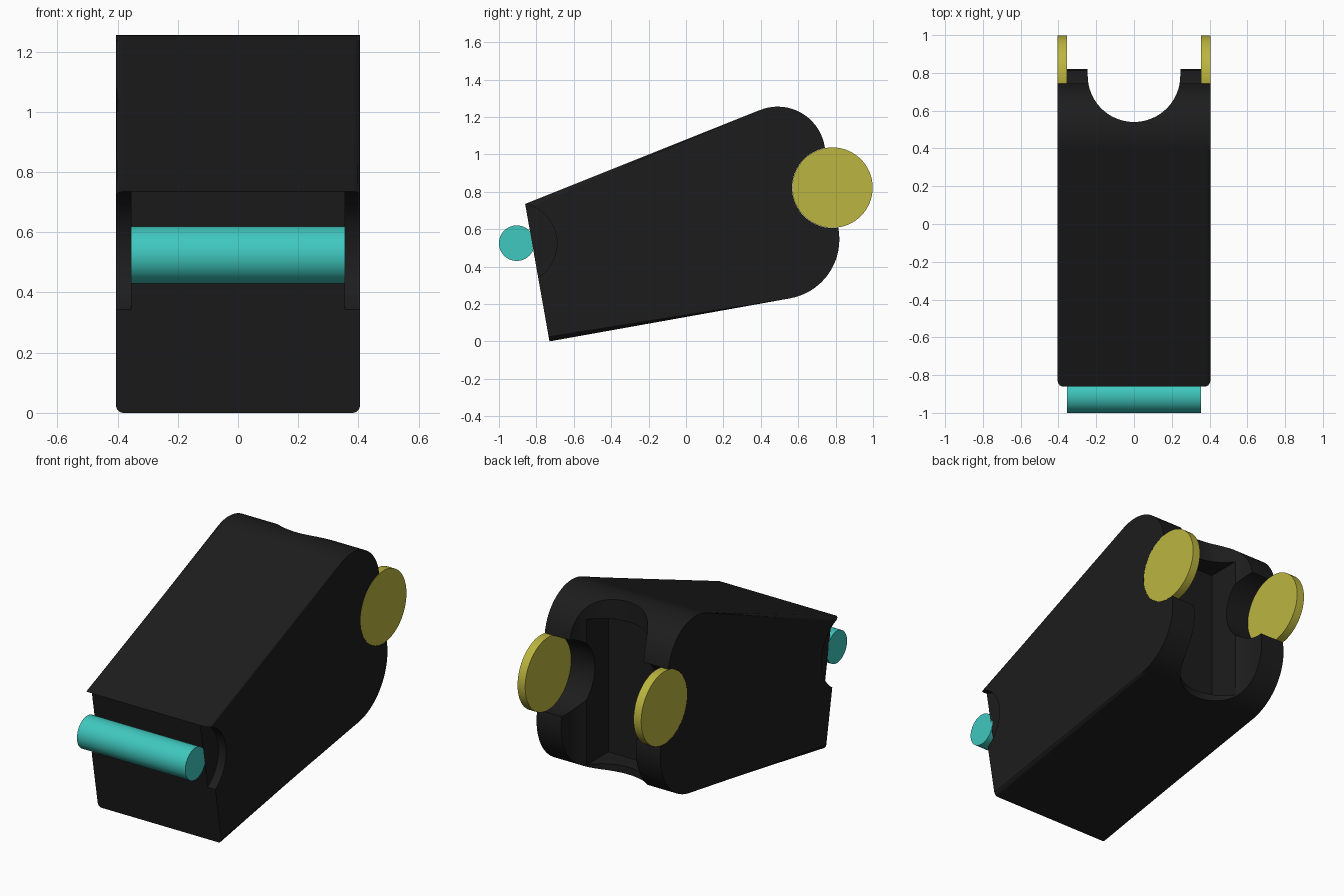
import bpy, bmesh
from math import sin, cos, radians, pi
from mathutils import Vector

if "Cube" in bpy.data.objects:
    bpy.data.objects.remove(bpy.data.objects["Cube"])


def material(name, rgb):
    m = bpy.data.materials.new(name)
    m.diffuse_color = (*rgb, 1)
    m.use_nodes = True
    m.node_tree.nodes["Principled BSDF"].inputs["Base Color"].default_value = m.diffuse_color
    return m


def arc(cx, cy, r, a0, a1, n):
    return [(cx + r * cos(radians(a0 + (a1 - a0) * i / n)),
             cy + r * sin(radians(a0 + (a1 - a0) * i / n))) for i in range(n + 1)]


def prism(name, pts, lo, hi, axis, mat=None, bevel=0):
    """Extrude a closed profile along x (points are y,z) or z (points are x,y)."""
    place = (lambda p, h: (h, p[0], p[1])) if axis == 'x' else (lambda p, h: (p[0], p[1], h))
    bm = bmesh.new()
    a = [bm.verts.new(place(p, lo)) for p in pts]
    b = [bm.verts.new(place(p, hi)) for p in pts]
    bm.faces.new(a)
    bm.faces.new(b)
    n = len(pts)
    for i in range(n):
        j = (i + 1) % n
        bm.faces.new((a[i], a[j], b[j], b[i]))
    if bevel:
        # round both outlines, leaving the closing (front) edge sharp
        edges = [bm.edges.get((r[i], r[i + 1])) for r in (a, b) for i in range(n - 1)]
        bmesh.ops.bevel(bm, geom=edges, offset=bevel, segments=6, profile=0.5,
                        affect='EDGES', clamp_overlap=True)
    bmesh.ops.recalc_face_normals(bm, faces=bm.faces)
    me = bpy.data.meshes.new(name)
    bm.to_mesh(me)
    bm.free()
    ob = bpy.data.objects.new(name, me)
    bpy.context.collection.objects.link(ob)
    if mat:
        me.materials.append(mat)
    return ob


def activate(ob):
    bpy.ops.object.select_all(action='DESELECT')
    ob.select_set(True)
    bpy.context.view_layer.objects.active = ob


def cut(ob, cutter):
    cutter.hide_render = True
    m = ob.modifiers.new("cut", 'BOOLEAN')
    m.operation = 'DIFFERENCE'
    m.solver = 'EXACT'
    m.object = cutter
    activate(ob)
    bpy.ops.object.modifier_apply(modifier=m.name)
    bpy.data.objects.remove(cutter)


def smooth(ob):
    activate(ob)
    bpy.ops.object.shade_smooth_by_angle(angle=radians(30))


def circle(y, z, r, n=64):
    return arc(y, z, r, 0, 360, n)[:-1]


black = material("black", (0.012, 0.012, 0.012))
yellow = material("yellow", (0.50, 0.46, 0.05))
teal = material("teal", (0.05, 0.58, 0.52))

W, INNER = 0.405, 0.355          # outer half width, half width inside the side walls
WHEEL = (0.783, 0.822)           # rear disc centre (y, z)
ROLLER = (-0.905, 0.525)         # front roller centre (y, z)

# Wedge body with rounded rear
profile = ([(-0.86, 0.735)] + arc(0.49, 1.0, 0.255, 111.7, 9.5, 18)
           + arc(0.50, 0.545, 0.32, 9.5, -79.8, 18) + [(-0.73, 0.0)])
body = prism("body", profile, -W, W, 'x', black, bevel=0.055)

# Rear notch, inner pocket and disc opening
notch = arc(0, 0.785, 0.245, 180, 360, 32) + [(0.245, 1.2), (-0.245, 1.2)]
cut(body, prism("notch_cutter", notch, -0.5, 1.6, 'z'))
pocket = [(-0.2, 0.44), (0.2, 0.44), (0.2, 0.70), (-0.2, 0.70)]
cut(body, prism("pocket_cutter", pocket, 0.27, 1.13, 'z'))
cut(body, prism("opening_cutter", circle(*WHEEL, 0.216), -0.6, 0.6, 'x'))

# Round recesses at the front of both sides
for s in (-1, 1):
    lo, hi = sorted((s * INNER, s * 0.6))
    cut(body, prism("recess_cutter", circle(*ROLLER, 0.215), lo, hi, 'x'))
smooth(body)
wn = body.modifiers.new("weighted_normals", 'WEIGHTED_NORMAL')
wn.keep_sharp = True

# Rear discs
for s, side in ((-1, "left"), (1, "right")):
    lo, hi = sorted((s * INNER, s * W))
    smooth(prism("disc_" + side, circle(*WHEEL, 0.215), lo, hi, 'x', yellow))

# Front roller
smooth(prism("front_roller", circle(*ROLLER, 0.095), -INNER, INNER, 'x', teal))
